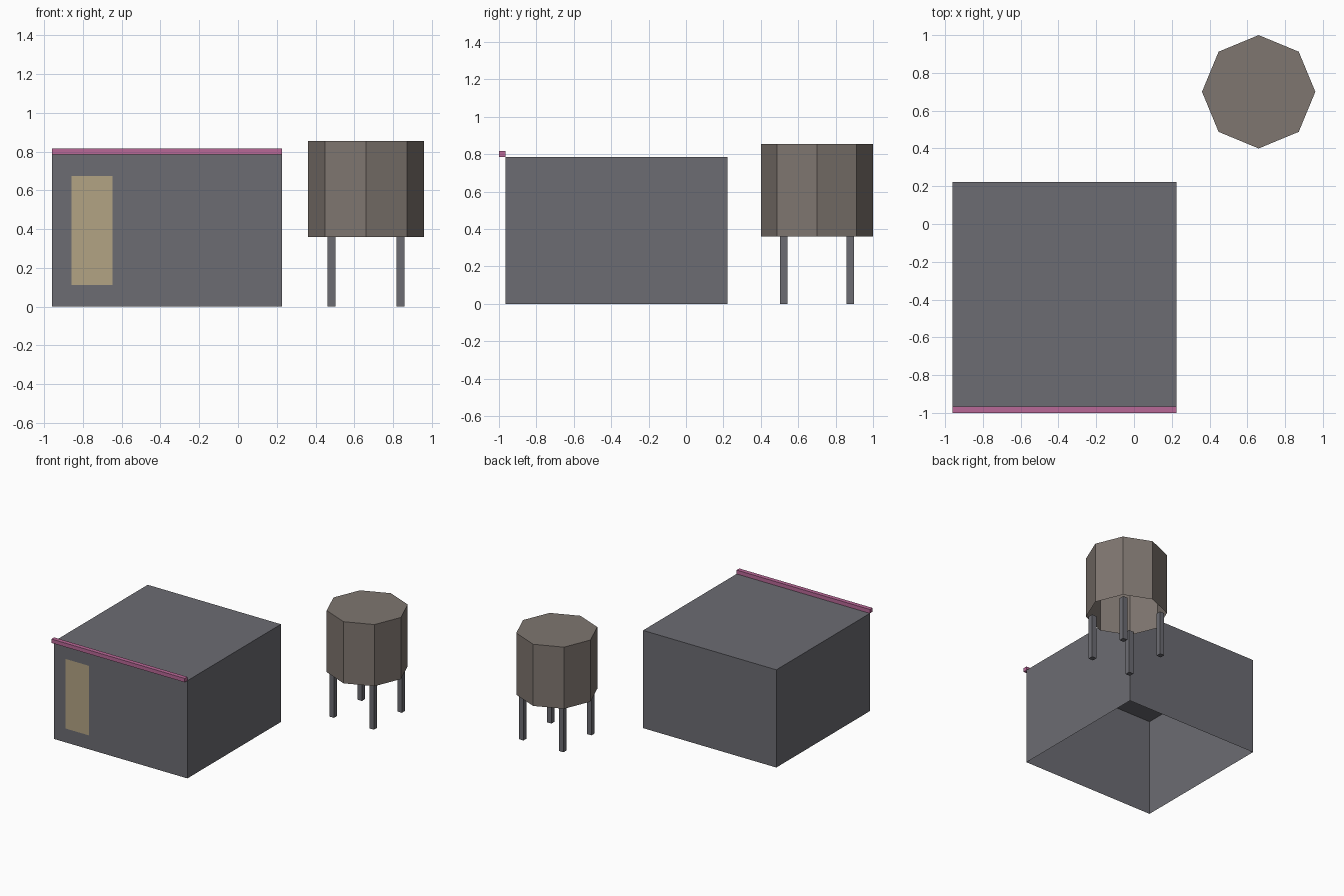
import bpy
import bmesh
from mathutils import Matrix, Vector

if "Cube" in bpy.data.objects:
    bpy.data.objects.remove(bpy.data.objects["Cube"])


def material(name, rgb):
    mat = bpy.data.materials.new(name)
    mat.diffuse_color = (*rgb, 1.0)
    mat.use_nodes = True
    mat.node_tree.nodes["Principled BSDF"].inputs["Base Color"].default_value = mat.diffuse_color
    return mat


def finish(name, bm, mat=None):
    mesh = bpy.data.meshes.new(name)
    bm.to_mesh(mesh)
    bm.free()
    obj = bpy.data.objects.new(name, mesh)
    bpy.context.collection.objects.link(obj)
    if mat:
        mesh.materials.append(mat)
    return obj


def remove_bottom(bm):
    bm.normal_update()
    under = [f for f in bm.faces if f.normal.z < -0.9]
    bmesh.ops.delete(bm, geom=under, context='FACES_ONLY')


def box(name, low, high, mat=None, open_bottom=False):
    low, high = Vector(low), Vector(high)
    bm = bmesh.new()
    matrix = Matrix.Translation((low + high) / 2) @ Matrix.Diagonal((*(high - low), 1))
    bmesh.ops.create_cube(bm, size=1, matrix=matrix)
    if open_bottom:
        remove_bottom(bm)
    return finish(name, bm, mat)


metal = material("dark_metal", (0.15, 0.15, 0.17))
brown = material("tank_brown", (0.21, 0.18, 0.16))
tan = material("door_tan", (0.45, 0.37, 0.23))
pink = material("trim_pink", (0.48, 0.14, 0.31))

# Building shell, open underneath
LEFT, RIGHT, FRONT, BACK, ROOF = -0.96, 0.226, -0.966, 0.223, 0.786
box("building", (LEFT, FRONT, 0), (RIGHT, BACK, ROOF), metal, open_bottom=True)

# Strip along the front roof edge
box("roof_trim", (LEFT, -1.0, ROOF), (RIGHT, FRONT, 0.817), pink)

# Flat door panel just in front of the wall
bm = bmesh.new()
corners = [(-0.858, 0.113), (-0.647, 0.113), (-0.647, 0.673), (-0.858, 0.673)]
bm.faces.new([bm.verts.new((x, FRONT - 0.003, z)) for x, z in corners])
finish("door", bm, tan)

# Eight-sided tank, open underneath
CX, CY, TANK_BOTTOM, TANK_TOP = 0.66, 0.70, 0.359, 0.855
bm = bmesh.new()
bmesh.ops.create_cone(
    bm, cap_ends=True, segments=8, radius1=0.3, radius2=0.3,
    depth=TANK_TOP - TANK_BOTTOM,
    matrix=Matrix.Translation((CX, CY, (TANK_TOP + TANK_BOTTOM) / 2)))
remove_bottom(bm)
finish("tank", bm, brown)

# Four tank legs
for side, sx in (("left", -1), ("right", 1)):
    for end, sy in (("front", -1), ("back", 1)):
        x, y = CX + sx * 0.178, CY + sy * 0.178
        box(f"tank_leg_{end}_{side}", (x - 0.02, y - 0.02, 0),
            (x + 0.02, y + 0.02, TANK_BOTTOM), metal)
